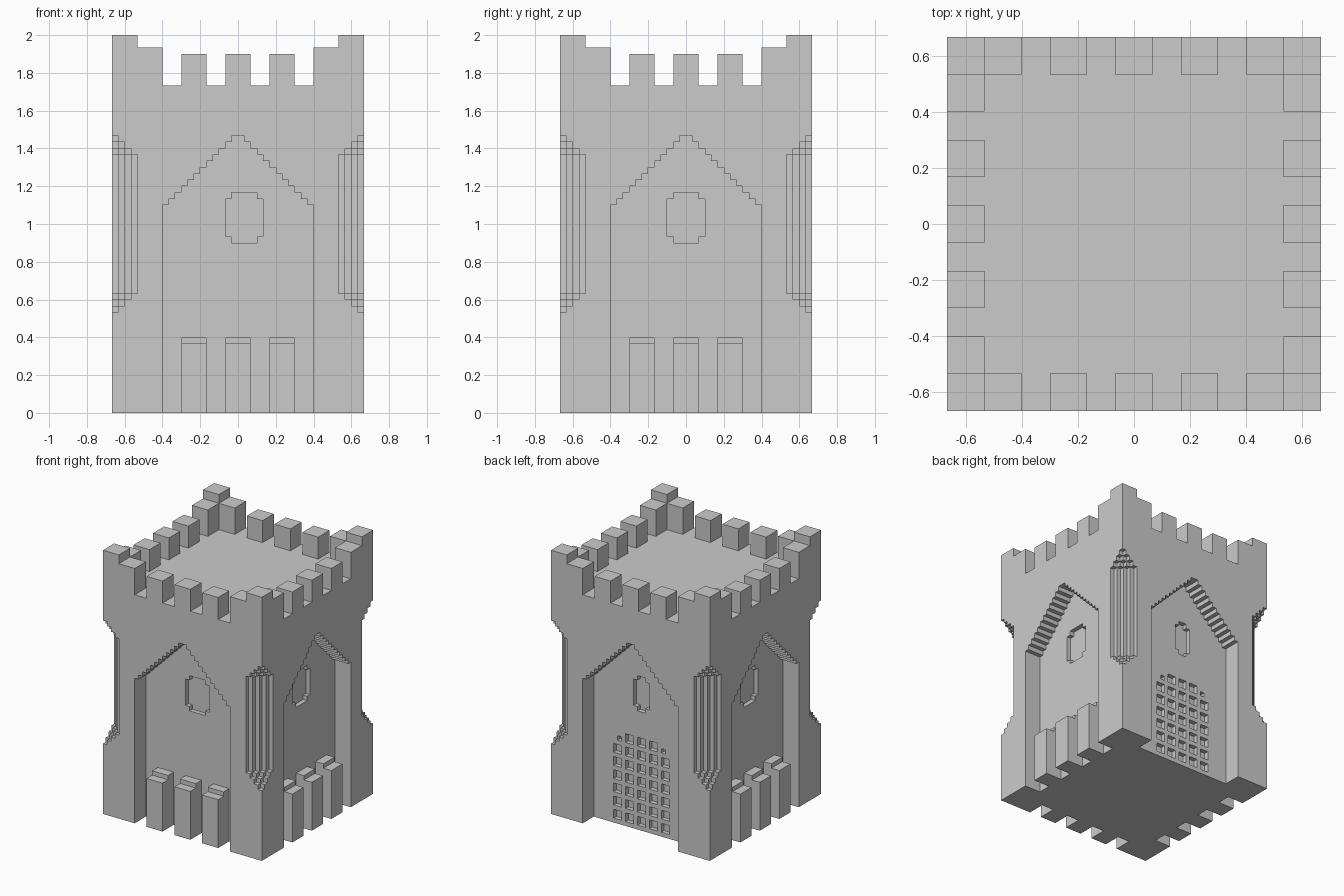
import bpy, bmesh
from mathutils import Matrix
from math import pi

if "Cube" in bpy.data.objects:
    bpy.data.objects.remove(bpy.data.objects["Cube"])

U = 1 / 30      # one block of the stepped grid
R = 20          # half width of the tower in blocks
IN = 16         # distance of the recessed wall plane from the axis


def rect(u0, u1, z0, z1):
    return [(u0, z0), (u1, z0), (u1, z1), (u0, z1)]


def build(name, pieces):
    """Each piece: (profile in (u, z), inner distance, outer distance, quarter turn).
    Turn 0 is the front, 1 right, 2 back, 3 left."""
    bm = bmesh.new()
    for profile, near, far, turn in pieces:
        rot = Matrix.Rotation(turn * pi / 2, 4, 'Z')
        verts = [bm.verts.new(rot @ (Matrix.Scale(U, 4) @ Matrix.Translation((u, -far, z))).translation)
                 for u, z in profile]
        face = bm.faces.new(verts)
        new = bmesh.ops.extrude_face_region(bm, geom=[face])['geom']
        inward = rot.to_3x3() @ Matrix.Translation((0, (far - near) * U, 0)).translation
        bmesh.ops.translate(bm, vec=inward, verts=[g for g in new if isinstance(g, bmesh.types.BMVert)])
    bmesh.ops.recalc_face_normals(bm, faces=bm.faces)
    mesh = bpy.data.meshes.new(name)
    bm.to_mesh(mesh)
    bm.free()
    ob = bpy.data.objects.new(name, mesh)
    bpy.context.collection.objects.link(ob)
    return ob


def cut(target, name, pieces):
    cutter = build(name, pieces)
    cutter.hide_render = True
    mod = target.modifiers.new(name, 'BOOLEAN')
    mod.operation = 'DIFFERENCE'
    mod.solver = 'EXACT'
    mod.object = cutter
    bpy.context.view_layer.objects.active = target
    bpy.ops.object.modifier_apply(modifier=name)
    bpy.data.objects.remove(cutter)


# Tower body
tower = build("tower_body", [(rect(-R, R, 0, 52), -R, R, 0)])

# Gabled recess on every side
right_half = [(12, -3), (12, 33)]
for k in range(11):
    right_half += [(11 - k, 33 + k), (11 - k, 34 + k)]
gable = right_half + [(-u, z) for u, z in reversed(right_half)]
cut(tower, "recess_cutter", [(gable, IN, R + 3, t) for t in range(4)])

# Stepped chamfers on the four corners
for i in range(4):
    for j in range(4 - i):
        s = i + j
        cut(tower, "corner_cutter",
            [(rect(R - 1 - i, R + 3, 16 + s, 44 - s), R - 1 - j, R + 3, t) for t in range(4)])


# Windows with notched corners
def window(a, b):
    return [(a + 1, 27), (b - 1, 27), (b - 1, 28), (b, 28), (b, 34), (b - 1, 34),
            (b - 1, 35), (a + 1, 35), (a + 1, 34), (a, 34), (a, 28), (a + 1, 28)]


spans = [(-2, 4), (-3, 3), (-2, 2), (-3, 3)]
cut(tower, "window_cutter", [(window(*w), IN - 1, IN + 2, t) for t, w in enumerate(spans)])

# Gate lattice on the back
holes = []
for c in range(-2, 3):
    for r in range(7):
        u, z = 3 * c, 1 + 3 * r
        hole = rect(u - 1, u + 1, z, z + 2)
        if r == 6 and abs(c) == 2:
            hole = rect(5, 6, z, z + 1) if c > 0 else rect(-6, -5, z, z + 1)
        holes.append((hole, IN - 1, IN + 2, 2))
cut(tower, "gate_cutter", holes)

# Stepped buttresses at the foot of front, right and left
posts = [(-9, -5), (-2, 2), (5, 9)]
for t, side in ((0, "front"), (1, "right"), (3, "left")):
    for n, (a, b) in enumerate(posts):
        build(f"{side}_buttress_{n + 1}", [(rect(a, b, 0, 11), IN + 2, R, t),
                                           (rect(a, b, 0, 12), IN, IN + 2, t)])

# Battlements: three merlons per side, stepped blocks at each corner
for t, side in enumerate(("front", "right", "back", "left")):
    for n, (a, b) in enumerate(posts):
        build(f"{side}_merlon_{n + 1}", [(rect(a, b, 52, 57), IN, R, t)])
    build(f"corner_battlement_{t + 1}", [(rect(IN, R, 52, 60), IN, R, t),
                                         (rect(12, IN, 52, 58), IN, R, t),
                                         (rect(IN, R, 52, 58), 12, IN, t)])
